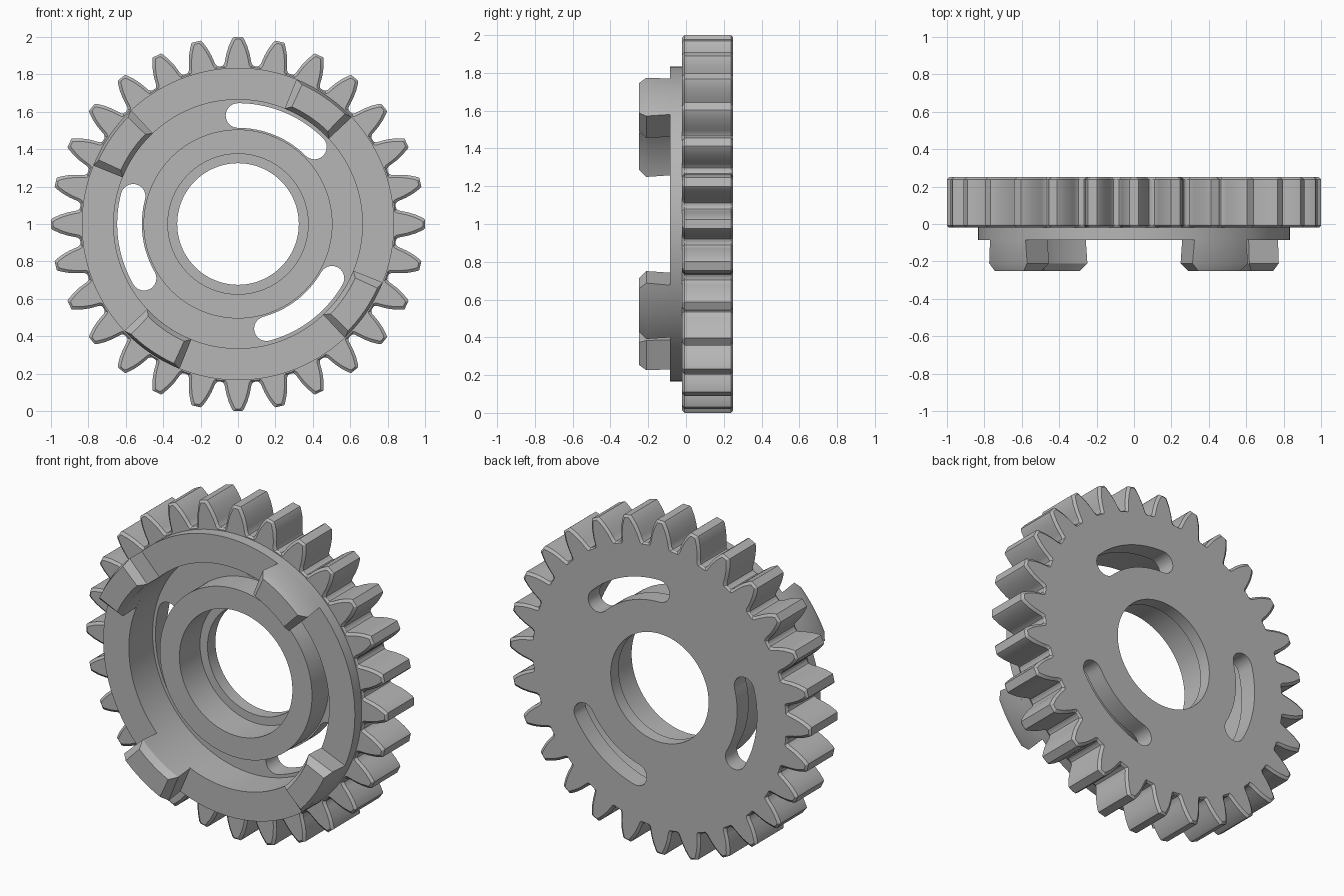
import bpy, bmesh
from math import sin, cos, radians, pi, atan2, hypot

cube = bpy.data.objects.get("Cube")
if cube:
    bpy.data.objects.remove(cube)

steel = bpy.data.materials.new("grey_steel")
steel.use_nodes = True
colour = (0.47, 0.47, 0.47, 1)
steel.diffuse_color = colour
steel.node_tree.nodes["Principled BSDF"].inputs["Base Color"].default_value = colour

TEETH = 28
FRONT, BACK = -0.02, 0.25       # gear faces
RIM_FRONT, FLOOR = -0.085, 0.14  # raised rim face, recess floor


def point(r, a, y):
    return (r * cos(a), y, 1 + r * sin(a))


def finish(name, bm):
    bmesh.ops.recalc_face_normals(bm, faces=bm.faces)
    mesh = bpy.data.meshes.new(name)
    bm.to_mesh(mesh)
    bm.free()
    obj = bpy.data.objects.new(name, mesh)
    bpy.context.collection.objects.link(obj)
    mesh.materials.append(steel)
    return obj


def bridge(bm, a, b):
    for i in range(len(a)):
        j = (i + 1) % len(a)
        bm.faces.new((a[i], a[j], b[j], b[i]))


def loft(name, layers):
    """Solid through matching loops of (radius, angle), each at its own depth."""
    bm = bmesh.new()
    loops = [[bm.verts.new(point(r, a, y)) for r, a in loop] for y, loop in layers]
    for a, b in zip(loops, loops[1:]):
        bridge(bm, a, b)
    bm.faces.new(loops[0])
    bm.faces.new(loops[-1])
    return finish(name, bm)


def revolve(name, profile, steps=128):
    """Ring with a closed (radius, depth) section."""
    bm = bmesh.new()
    rings = [[bm.verts.new(point(r, 2 * pi * i / steps, y)) for r, y in profile]
             for i in range(steps)]
    for i in range(steps):
        bridge(bm, rings[i], rings[(i + 1) % steps])
    return finish(name, bm)


def disc(r, steps=128):
    return [(r, 2 * pi * i / steps) for i in range(steps)]


def gear_outline(inset):
    """Tooth flanks mirrored about each tooth's centre line."""
    flank = [(0.092, 0.843), (0.080, 0.847), (0.072, 0.86), (0.068, 0.88),
             (0.062, 0.91), (0.050, 0.95), (0.032, 0.99), (0.024, 1.0)]
    flank = [(max(w - inset, 0.01), max(r - inset, 0.837)) for w, r in flank]
    tooth = [(-w, r) for w, r in flank] + [(w, r) for w, r in reversed(flank)]
    return [(hypot(w, r), 2 * pi * k / TEETH - atan2(w, r) * -1)
            for k in range(TEETH) for w, r in tooth]


def arc_band(r0, r1, mid, half, steps=14):
    angles = [radians(mid - half + 2 * half * i / steps) for i in range(steps + 1)]
    return [(r1, a) for a in angles] + [(r0, a) for a in reversed(angles)]


def slot_outline(mid, half, r=0.58, w=0.066, steps=18):
    """Curved slot with round ends."""
    loop = arc_band(r - w, r + w, mid, half, steps)
    n = steps + 1

    def cap(angle, sign):
        a = radians(angle)
        pts = []
        for i in range(1, 12):
            t = pi * i / 12
            along, out = sign * w * sin(t), sign * w * cos(t)
            pts.append((hypot(r + out, along), a + atan2(along, r + out)))
        return pts
    return loop[:n] + cap(mid + half, 1) + loop[n:] + cap(mid - half, -1)


def cut(target, cutters):
    for c in cutters:
        c.hide_render = True
        mod = target.modifiers.new("cut", 'BOOLEAN')
        mod.operation, mod.solver, mod.object = 'DIFFERENCE', 'EXACT', c
    bpy.context.view_layer.update()
    graph = bpy.context.evaluated_depsgraph_get()
    mesh = bpy.data.meshes.new_from_object(target.evaluated_get(graph))
    target.modifiers.clear()
    target.data = mesh
    for c in cutters:
        bpy.data.objects.remove(c)


# Toothed wheel with lightly chamfered faces
EDGE = 0.012
gear = loft("gear_wheel", [(FRONT, gear_outline(EDGE)), (FRONT + EDGE, gear_outline(0)),
                           (BACK - EDGE, gear_outline(0)), (BACK, gear_outline(EDGE))])

# Stepped bore, annular recess and three curved slots
cutters = [
    loft("bore_cutter", [(-0.5, disc(0.325)), (0.5, disc(0.325))]),
    loft("counterbore_cutter", [(-0.5, disc(0.375)), (0.175, disc(0.375))]),
    revolve("recess_cutter", [(0.505, -0.5), (0.665, -0.5), (0.665, FLOOR), (0.505, FLOOR)]),
]
for k in range(3):
    outline = slot_outline(67.6 + 120 * k, 22.4)
    cutters.append(loft("slot_cutter", [(0.05, outline), (0.5, outline)]))
cut(gear, cutters)

# Raised rim on the front
rim = revolve("front_rim", [(0.665, RIM_FRONT), (0.835, RIM_FRONT), (0.835, FRONT), (0.665, FRONT)])

# Four engagement dogs, undercut at the base and chamfered at the face
parts = [gear, rim]
for k in range(4):
    mid = 55.6 + 90 * k
    parts.append(loft(f"engagement_dog_{k + 1}", [
        (RIM_FRONT, arc_band(0.665, 0.835, mid, 11.6)),
        (-0.21, arc_band(0.665, 0.835, mid, 12.4)),
        (-0.25, arc_band(0.69, 0.82, mid, 9.7))]))

# Smooth the round walls, keep edges crisp
bpy.ops.object.select_all(action='DESELECT')
for obj in parts:
    obj.select_set(True)
bpy.context.view_layer.objects.active = gear
bpy.ops.object.shade_smooth_by_angle(angle=radians(25))
